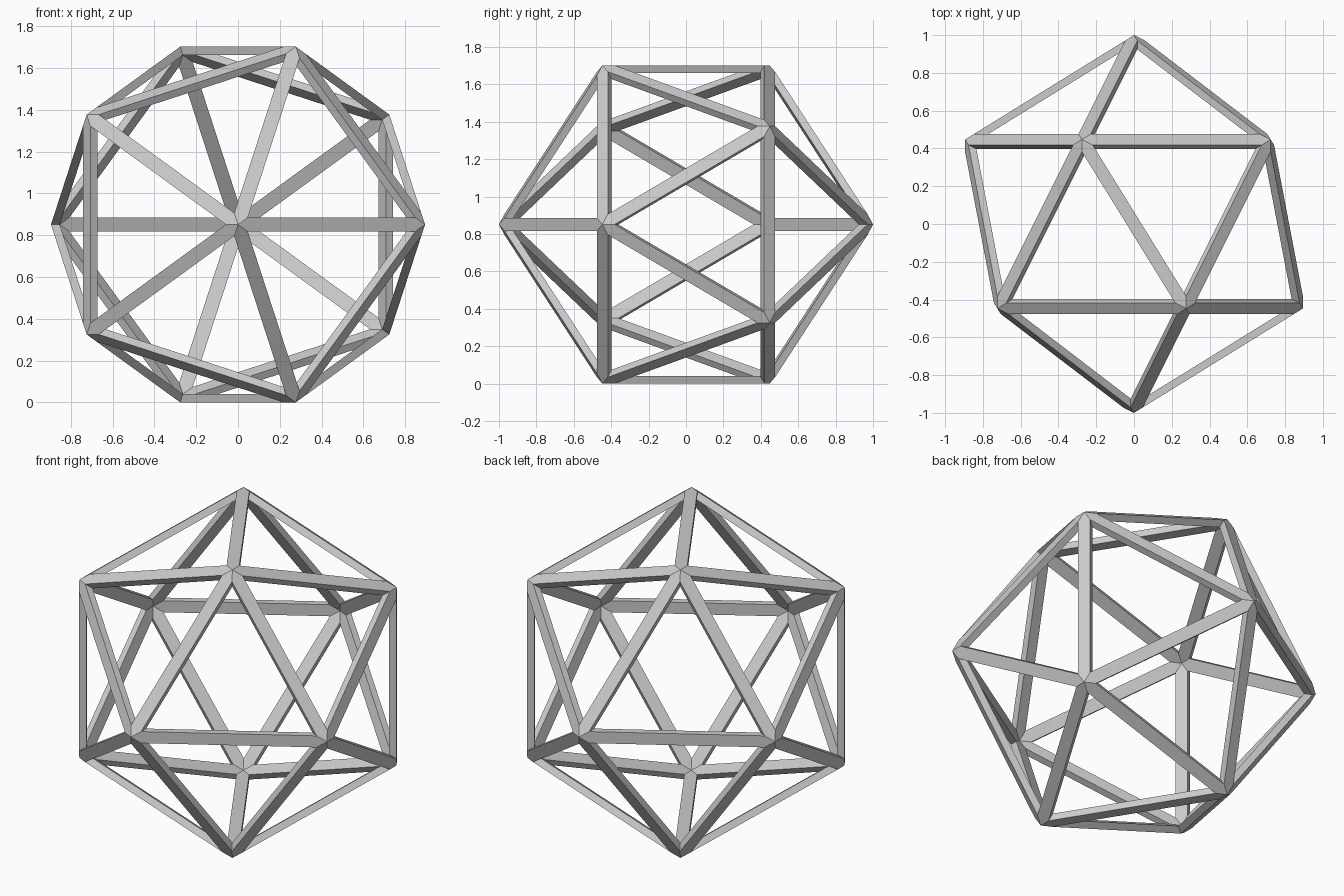
import bpy, bmesh, math
from mathutils import Vector

if "Cube" in bpy.data.objects:
    bpy.data.objects.remove(bpy.data.objects["Cube"])

HALF_WIDTH = 0.034   # half the width of a strut
DEPTH = 0.04         # strut thickness towards the centre
CENTRE_Z = 0.851

# Icosahedron corners: two poles on y, two rings of five
H, R = 1 / math.sqrt(5), 2 / math.sqrt(5)
corners = [Vector((0, -1, 0)), Vector((0, 1, 0))]
for side in (1, -1):
    for k in range(5):
        a = math.radians(72 * k)
        corners.append(Vector((side * R * math.cos(a), -side * H, R * math.sin(a))))


def linked(p, q):
    return 0.1 < (p - q).length < 1.2


def mitre_point(end, other, third, level, radial):
    """Strut corner where its side meets the neighbouring strut."""
    along = (end - other).normalized()
    across = along.cross(radial)
    if across.dot(third) < 0:
        across = -across
    base = radial * level + across * HALF_WIDTH
    normal = end.cross(end + other + third)
    return base - along * (normal.dot(base) / normal.dot(along))


bm = bmesh.new()


def face(points):
    bm.faces.new([bm.verts.new(p) for p in points])


# One flat strut per edge, mitred at both ends
for i, a in enumerate(corners):
    for b in corners[i + 1:]:
        if not linked(a, b):
            continue
        c, d = [p for p in corners if linked(p, a) and linked(p, b)]
        mid = (a + b) / 2
        radial = mid.normalized()
        rings = []
        for level in (mid.length, mid.length - DEPTH):
            s = level / mid.length
            rings.append([a * s,
                          mitre_point(a, b, c, level, radial),
                          mitre_point(b, a, c, level, radial),
                          b * s,
                          mitre_point(b, a, d, level, radial),
                          mitre_point(a, b, d, level, radial)])
        outer, inner = rings
        face(outer)
        face(inner[::-1])
        for j in (1, 4):
            face([outer[j], inner[j], inner[j + 1], outer[j + 1]])

bmesh.ops.remove_doubles(bm, verts=bm.verts[:], dist=0.0005)
bmesh.ops.recalc_face_normals(bm, faces=bm.faces[:])
bmesh.ops.translate(bm, verts=bm.verts[:], vec=(0, 0, CENTRE_Z))

mesh = bpy.data.meshes.new("icosahedron_frame")
bm.to_mesh(mesh)
bm.free()
frame = bpy.data.objects.new("icosahedron_frame", mesh)
bpy.context.collection.objects.link(frame)
